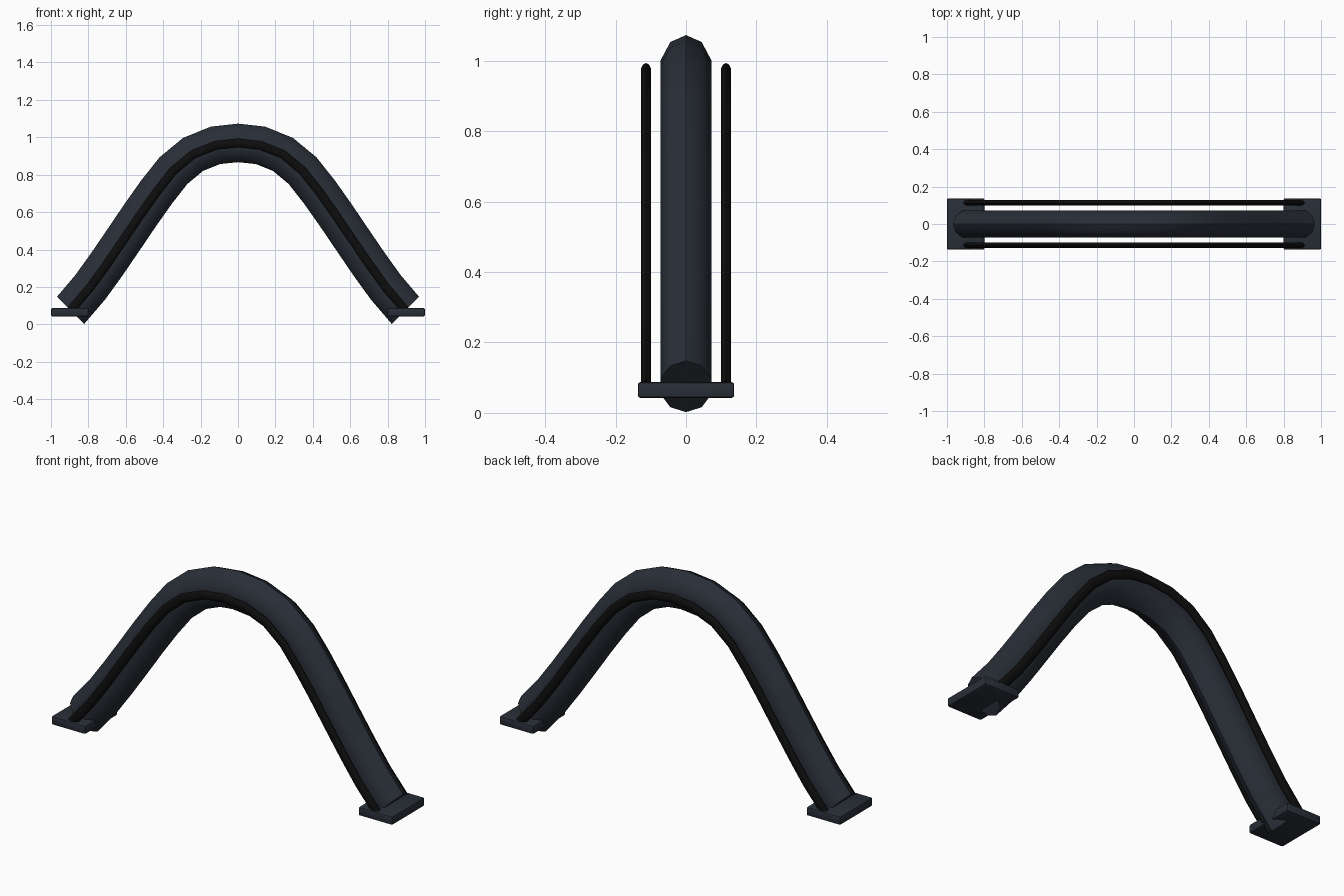
import bpy, bmesh, math
from mathutils import Vector

if "Cube" in bpy.data.objects:
    bpy.data.objects.remove(bpy.data.objects["Cube"])


def material(name, color):
    m = bpy.data.materials.new(name)
    m.diffuse_color = (*color, 1)
    m.use_nodes = True
    m.node_tree.nodes["Principled BSDF"].inputs["Base Color"].default_value = m.diffuse_color
    return m


frame_mat = material("dark_slate", (0.022, 0.028, 0.039))
rail_mat = material("black", (0.004, 0.004, 0.004))

# Arch centre line in the xz plane: left half, mirrored to the right
half = [(-.895, .075), (-.79, .198), (-.70, .323), (-.61, .455), (-.522, .585),
        (-.435, .708), (-.345, .822), (-.24, .909), (-.12, .957)]
path = [Vector((x, 0, z)) for x, z in half + [(0, .97)] + [(-x, z) for x, z in reversed(half)]]


def finish(bm, name, mat):
    bmesh.ops.recalc_face_normals(bm, faces=bm.faces)
    me = bpy.data.meshes.new(name)
    bm.to_mesh(me)
    bm.free()
    ob = bpy.data.objects.new(name, me)
    bpy.context.collection.objects.link(ob)
    me.materials.append(mat)
    bpy.ops.object.select_all(action='DESELECT')
    ob.select_set(True)
    bpy.context.view_layer.objects.active = ob
    bpy.ops.object.shade_smooth_by_angle(angle=math.radians(40))
    return ob


def sweep(name, y, ry, rn, sides, mat):
    """Sweep an elliptical section (ry across, rn in the arch plane) along the path."""
    bm = bmesh.new()
    rings = []
    for i, p in enumerate(path):
        t = path[min(i + 1, len(path) - 1)] - path[max(i - 1, 0)]
        if i in (0, len(path) - 1):
            t = Vector((1, 0, 1 if i == 0 else -1))
        t.normalize()
        n = Vector((-t.z, 0, t.x))
        ring = []
        for k in range(sides):
            a = math.tau * k / sides
            ring.append(bm.verts.new(p + n * rn * math.cos(a) + Vector((0, y + ry * math.sin(a), 0))))
        rings.append(ring)
    for r, s in zip(rings, rings[1:]):
        for k in range(sides):
            j = (k + 1) % sides
            bm.faces.new((r[k], r[j], s[j], s[k]))
    bm.faces.new(rings[0])
    bm.faces.new(rings[-1])
    return finish(bm, name, mat)


# Main arched tube
sweep("arch_tube", 0, .0757, .103, 10, frame_mat)

# Thin side rails following the arch
for label, y in (("front", -.1135), ("back", .1135)):
    sweep(label + "_rail", y, .015, .024, 10, rail_mat)

# Mounting plates at the feet
for label, x in (("left", -.9), ("right", .9)):
    bm = bmesh.new()
    bmesh.ops.create_cube(bm, size=1)
    bmesh.ops.scale(bm, vec=(.2, .274, .045), verts=bm.verts)
    bmesh.ops.translate(bm, vec=(x, 0, .065), verts=bm.verts)
    bmesh.ops.bevel(bm, geom=bm.edges[:], offset=.008, segments=2, profile=.5, affect='EDGES')
    finish(bm, label + "_foot_plate", frame_mat)
